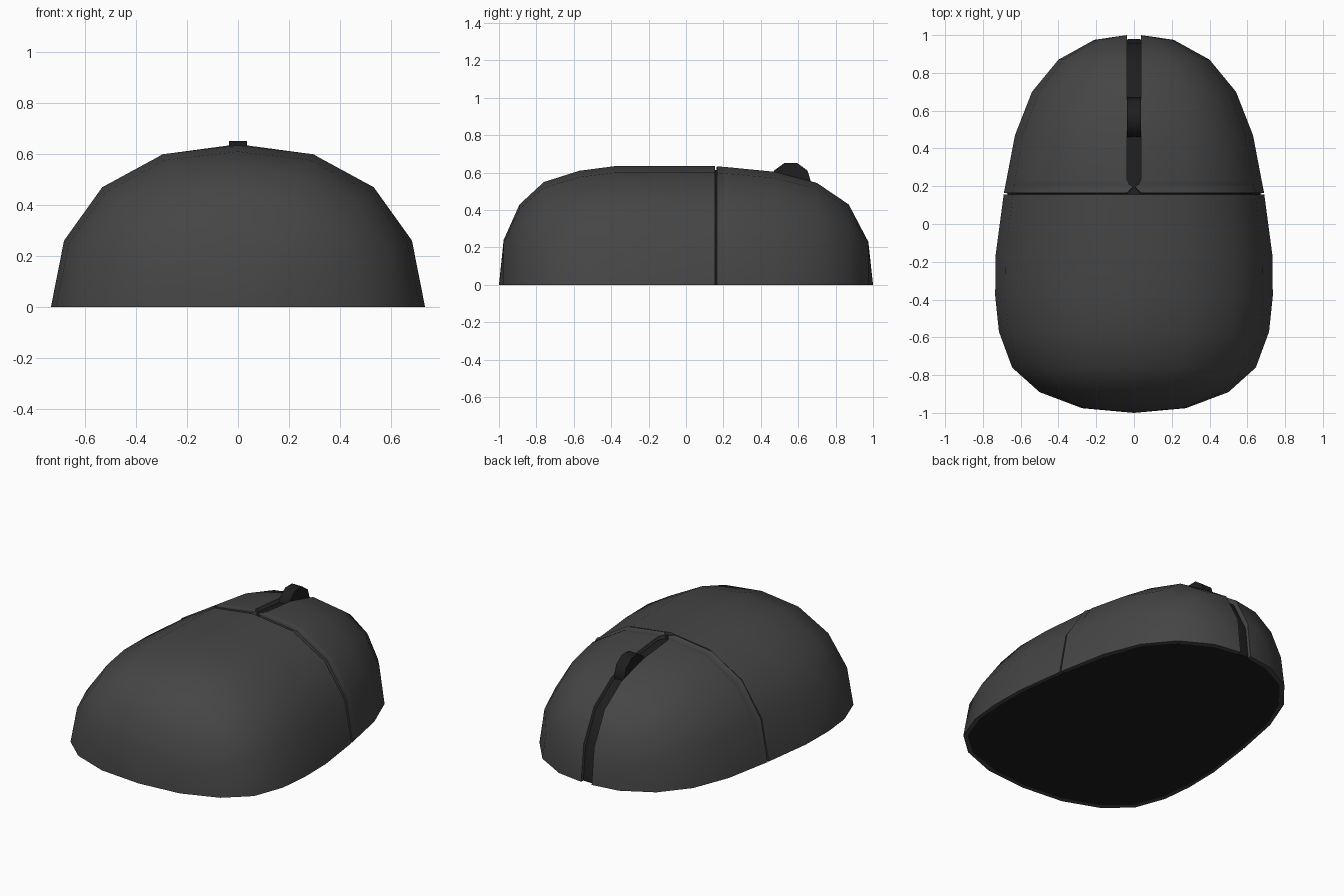
import bpy, bmesh, math

if "Cube" in bpy.data.objects:
    bpy.data.objects.remove(bpy.data.objects["Cube"])

# Body stations from rear to front: (y, half width, height)
REAR = [(-1, 0, 0), (-.975, .275, .24), (-.89, .5, .43), (-.76, .645, .55),
        (-.57, .715, .61), (-.38, .735, .635), (-.16, .732, .635), (.155, .69, .635)]
NOSE = [(.47, .63, .605), (.7, .54, .545), (.87, .4, .43), (.975, .21, .23), (1, .037, 0)]
FRONT = [(.165, .689, .634), (.2, .682, .631), (.21, .68, .63), (.235, .675, .628)] + NOSE
# Half cross-section as fractions of width and height
SECTION = [(1, 0), (.93, .41), (.726, .74), (.4, .945), (0, 1)]
SLOT = .037


def material(name, v):
    m = bpy.data.materials.new(name)
    m.diffuse_color = (v, v, v, 1)
    m.use_nodes = True
    m.node_tree.nodes["Principled BSDF"].inputs["Base Color"].default_value = m.diffuse_color
    return m


def smooth(obj):
    bpy.ops.object.select_all(action='DESELECT')
    obj.select_set(True)
    bpy.context.view_layer.objects.active = obj
    bpy.ops.object.shade_smooth_by_angle(angle=math.radians(40))


def half_loft(name, stations, gaps, outer, inner, mat, slot_wall):
    """Loft one half of a shell between two inward offsets, then mirror it."""
    bm = bmesh.new()

    def ring(y, w, h, gap, off):
        w, h = max(w - off, gap), max(h - off, 0)
        y *= 1 - min(off, .025)
        return [bm.verts.new((gap + (w - gap) * fx, y, h * fz)) for fx, fz in SECTION]

    loops = []
    for (y, w, h), g in zip(stations, gaps):
        loops.append(ring(y, w, h, g, outer) + ring(y, w, h, g, inner)[::-1])
    n, k = len(loops[0]), len(SECTION)
    for a, b in zip(loops, loops[1:]):
        for i in range(n):
            if i == k - 1 and not slot_wall:
                continue
            j = (i + 1) % n
            bm.faces.new((a[i], a[j], b[j], b[i]))
    for lp in (loops[0], loops[-1]):
        for i in range(k - 1):
            bm.faces.new((lp[i], lp[i + 1], lp[n - 2 - i], lp[n - 1 - i]))
    bmesh.ops.remove_doubles(bm, verts=bm.verts, dist=.0005)
    bmesh.ops.dissolve_degenerate(bm, edges=bm.edges, dist=.0005)
    bmesh.ops.recalc_face_normals(bm, faces=bm.faces)
    me = bpy.data.meshes.new(name)
    bm.to_mesh(me)
    bm.free()
    obj = bpy.data.objects.new(name, me)
    bpy.context.collection.objects.link(obj)
    me.materials.append(mat)
    smooth(obj)
    mod = obj.modifiers.new("Mirror", 'MIRROR')
    mod.use_clip = True
    return obj


shell_mat = material("shell_grey", .06)
dark_mat = material("dark_plastic", .013)

# Rear palm shell
half_loft("palm_shell", REAR, [0] * len(REAR), 0, .025, shell_mat, False)

# Two front buttons with the pinched, rounded wheel slot between them
gaps = [SLOT, .004, .025, SLOT] + [SLOT] * len(NOSE)
half_loft("front_buttons", FRONT, gaps, 0, .025, shell_mat, True)

# Dark inner core and underside
core = REAR + NOSE
half_loft("inner_core", core, [0] * len(core), .02, 9, dark_mat, False)

# Scroll wheel
bpy.ops.mesh.primitive_cylinder_add(vertices=10, radius=.11, depth=.072,
                                    location=(0, .56, .547), rotation=(0, math.pi / 2, 0))
wheel = bpy.context.object
wheel.name = "scroll_wheel"
wheel.data.materials.append(dark_mat)
smooth(wheel)
